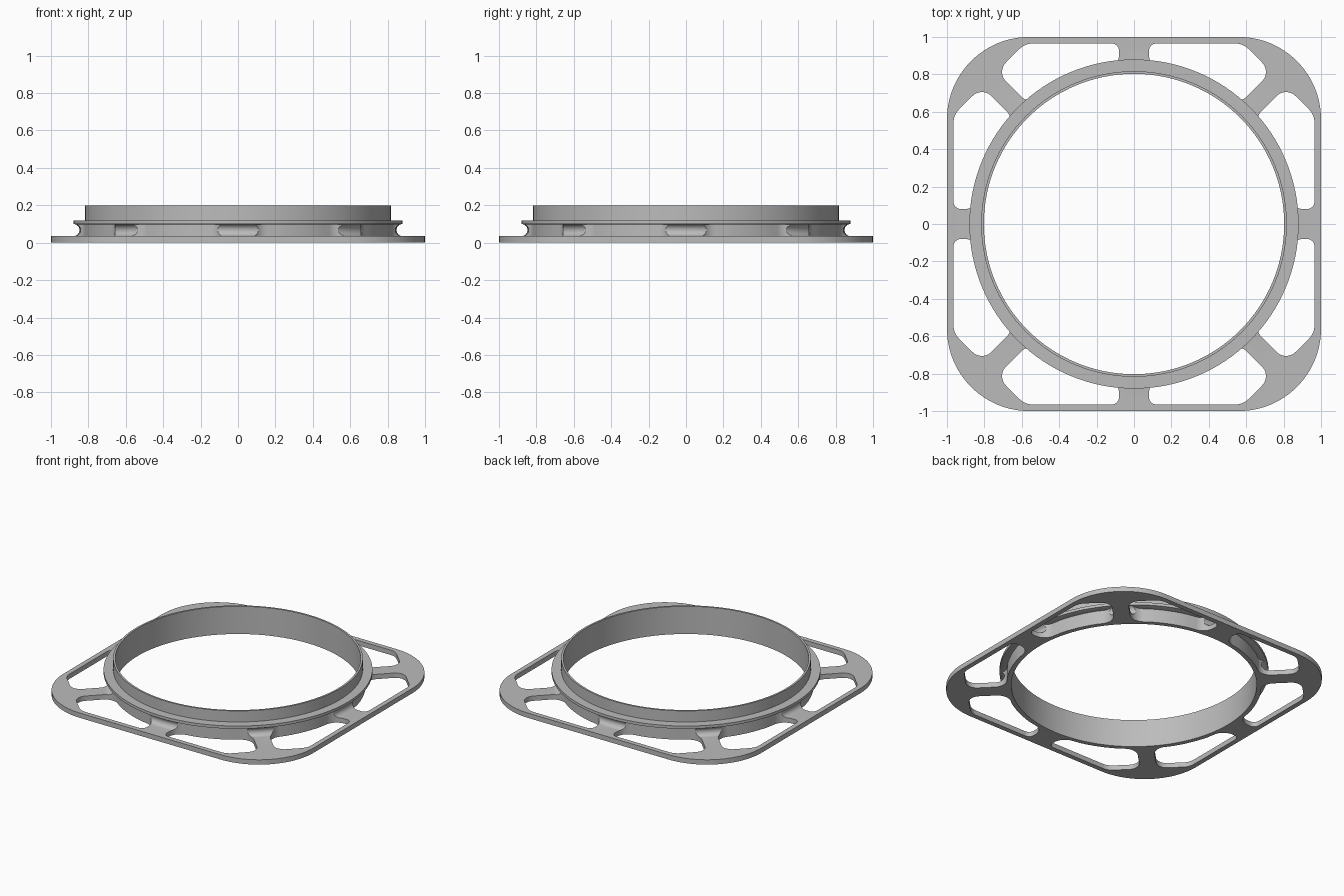
import bpy, bmesh, math
from mathutils import Vector, Matrix

if "Cube" in bpy.data.objects:
    bpy.data.objects.remove(bpy.data.objects["Cube"])

BORE, TUBE, FLANGE, WALL = 0.803, 0.817, 0.88, 0.835
PLATE_TOP, FLANGE_LOW, FLANGE_TOP, TOP = 0.035, 0.1, 0.12, 0.2

grey = bpy.data.materials.new("plain_grey")
grey.use_nodes = True
grey.diffuse_color = (0.5, 0.5, 0.5, 1)
grey.node_tree.nodes["Principled BSDF"].inputs["Base Color"].default_value = (0.5, 0.5, 0.5, 1)


def rounded(corners, steps=12):
    """Outline from (x, y, radius) corners, each rounded by a true arc."""
    out = []
    for i, (x, y, r) in enumerate(corners):
        p = Vector((x, y))
        if r == 0:
            out.append(p)
            continue
        a = (Vector(corners[i - 1][:2]) - p).normalized()
        b = (Vector(corners[(i + 1) % len(corners)][:2]) - p).normalized()
        half = a.angle(b) / 2
        centre = p + (a + b).normalized() * (r / math.sin(half))
        start = p + a * (r / math.tan(half)) - centre
        end = p + b * (r / math.tan(half)) - centre
        sweep = start.angle_signed(end)
        for k in range(steps + 1):
            out.append(centre + Matrix.Rotation(-sweep * k / steps, 2) @ start)
    return out


def add_prism(bm, outline, z0, z1):
    face = bm.faces.new([bm.verts.new((p[0], p[1], z0)) for p in outline])
    top = bmesh.ops.extrude_face_region(bm, geom=[face])["geom"]
    bmesh.ops.translate(bm, vec=(0, 0, z1 - z0),
                        verts=[g for g in top if isinstance(g, bmesh.types.BMVert)])


def make(name, bm):
    bmesh.ops.recalc_face_normals(bm, faces=bm.faces)
    mesh = bpy.data.meshes.new(name)
    bm.to_mesh(mesh)
    bm.free()
    obj = bpy.data.objects.new(name, mesh)
    mesh.materials.append(grey)
    bpy.context.collection.objects.link(obj)
    return obj


def combine(target, tool, operation):
    bpy.context.view_layer.objects.active = target
    mod = target.modifiers.new(operation, "BOOLEAN")
    mod.operation, mod.solver, mod.object = operation, "EXACT", tool
    bpy.ops.object.modifier_apply(modifier=mod.name)
    bpy.data.objects.remove(tool)


# Rounded square base plate
bm = bmesh.new()
add_prism(bm, rounded([(1, 1, 0.44), (1, -1, 0.44), (-1, -1, 0.44), (-1, 1, 0.44)], 24),
          0, PLATE_TOP)
frame = make("adapter_frame", bm)

# Turned body: collar, flange and concave groove
mid, rad = (PLATE_TOP + FLANGE_LOW) / 2, (FLANGE_LOW - PLATE_TOP) / 2
profile = [(0, TOP), (TUBE, TOP), (TUBE, FLANGE_TOP), (FLANGE, FLANGE_TOP), (FLANGE, FLANGE_LOW)]
for k in range(1, 12):
    a = math.pi * (0.5 + k / 12)
    profile.append((FLANGE + rad * math.cos(a), mid + rad * math.sin(a)))
profile += [(FLANGE, PLATE_TOP), (FLANGE, 0.01), (0, 0.01)]
bm = bmesh.new()
verts = [bm.verts.new((x, 0, z)) for x, z in profile]
edges = [bm.edges.new(pair) for pair in zip(verts, verts[1:])]
bmesh.ops.spin(bm, geom=verts + edges, cent=(0, 0, 0), axis=(0, 0, 1),
               angle=2 * math.pi, steps=128)
bmesh.ops.remove_doubles(bm, verts=bm.verts, dist=0.0002)
combine(frame, make("turned_body", bm), "UNION")

# Eight openings that run up to the underside of the flange
inner = [(WALL * math.sin(math.radians(d)), WALL * math.cos(math.radians(d)), 0)
         for d in range(33, 13, -3)]
outline = rounded([(0.08, 0.965, 0.04), (0.583, 0.965, 0.1), (0.735, 0.813, 0.072),
                   (0.55, 0.628, 0.09), *inner, (0.08, 0.831, 0.09)])
bm = bmesh.new()
for quarter in range(4):
    turn = Matrix.Rotation(quarter * math.pi / 2, 2)
    for side in (1, -1):
        add_prism(bm, [turn @ Vector((side * p.x, p.y)) for p in outline],
                  -0.1, FLANGE_LOW - 0.002)
combine(frame, make("openings", bm), "DIFFERENCE")

# Central bore
bm = bmesh.new()
bmesh.ops.create_cone(bm, cap_ends=True, segments=128, radius1=BORE, radius2=BORE, depth=2)
combine(frame, make("bore", bm), "DIFFERENCE")

# Smooth curved walls, sharp rims
bpy.ops.object.select_all(action="DESELECT")
frame.select_set(True)
bpy.context.view_layer.objects.active = frame
bpy.ops.object.shade_smooth_by_angle(angle=math.radians(30))
